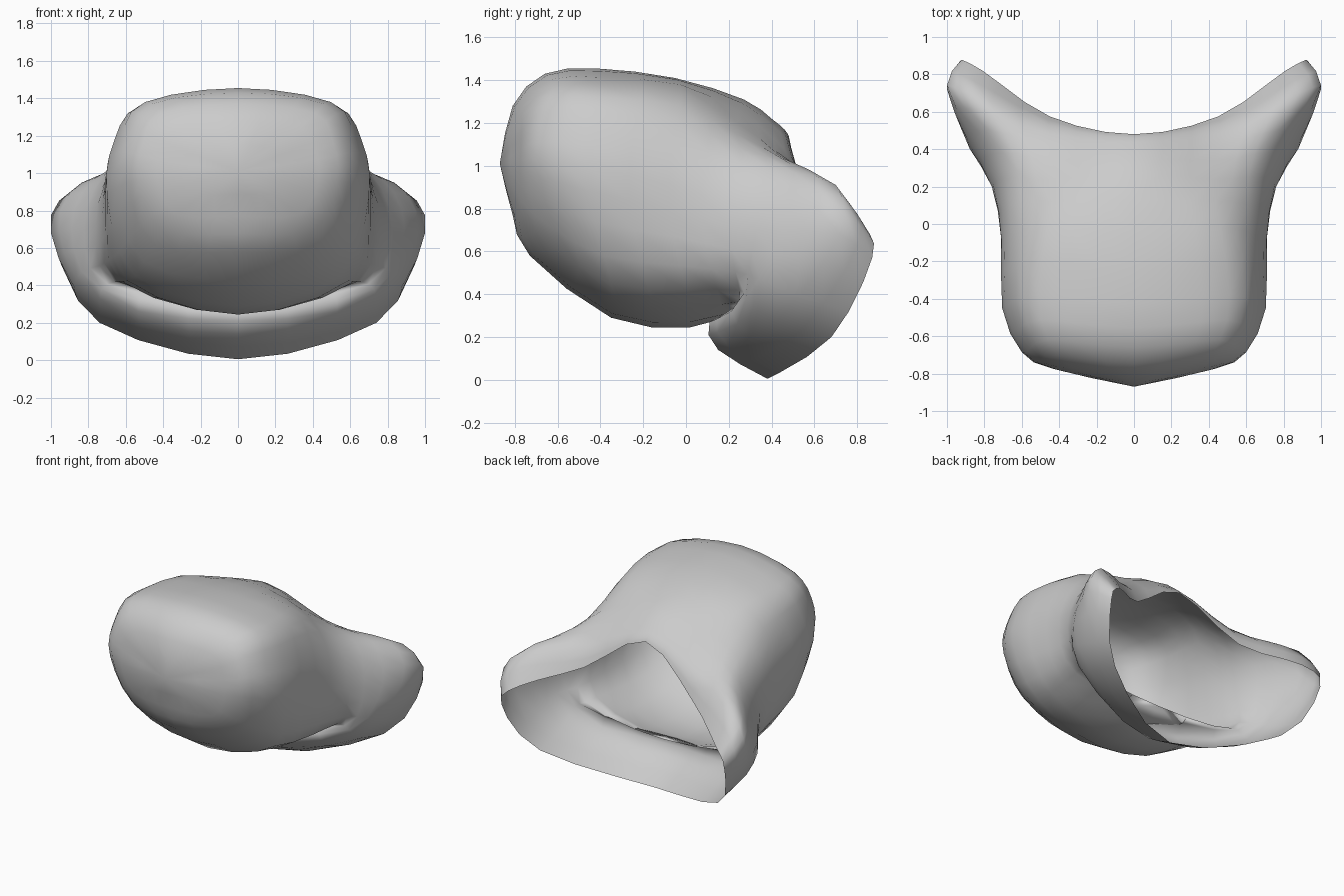
import bpy, bmesh
from mathutils import Vector

if "Cube" in bpy.data.objects:
    bpy.data.objects.remove(bpy.data.objects["Cube"])

# Half cross-sections from the closed front to the open back rim:
# top centre, top shoulder, upper side, side, lower side, bottom centre
RINGS = [
    [(0, -.87, 1.01)] * 6,
    [(0, -.81, 1.28), (.33, -.77, 1.24), (.41, -.77, 1.12), (.43, -.775, .97), (.33, -.77, .78), (0, -.81, .77)],
    [(0, -.66, 1.43), (.46, -.62, 1.37), (.57, -.68, 1.18), (.59, -.68, .95), (.45, -.62, .62), (0, -.73, .58)],
    [(0, -.42, 1.455), (.51, -.38, 1.37), (.66, -.42, 1.18), (.70, -.45, .88), (.55, -.35, .45), (0, -.35, .29)],
    [(0, -.05, 1.41), (.46, -.02, 1.34), (.66, -.06, 1.12), (.71, -.08, .8), (.62, .0, .42), (0, .02, .245)],
    [(0, .27, 1.31), (.42, .24, 1.20), (.68, .25, 1.01), (.76, .2, .72), (.66, .25, .42), (0, .28, .33)],
    [(0, .40, 1.22), (.45, .42, 1.07), (.77, .5, .97), (.89, .45, .70), (.73, .28, .38), (0, .11, .27)],
    [(0, .46, 1.17), (.46, .53, .97), (.88, .70, .91), (1.0, .72, .68), (.74, .42, .27), (0, .15, .14)],
    [(0, .48, 1.14), (.45, .575, .86), (.81, .82, .72), (.93, .87, .57), (.74, .68, .20), (0, .38, .005)],
]


def spline(pts, before, after, steps):
    """Catmull-Rom curve through pts, with given phantom end points."""
    p = [before] + pts + [after]
    out = []
    for i in range(1, len(p) - 2):
        a, b, c, d = p[i - 1:i + 3]
        for s in range(steps):
            t = s / steps
            out.append(b + .5 * t * (c - a + t * (2*a - 5*b + 4*c - d + t * (3*b - 3*c + d - a))))
    return out + [pts[-1]]


def flip(v):
    return Vector((-v.x, v.y, v.z))


# Refine around each section, then from front to back
rows = []
for ring in RINGS:
    pts = [Vector(v) for v in ring]
    rows.append(spline(pts, flip(pts[1]), flip(pts[-2]), 3))
cols = [spline(list(c), 2*c[0] - c[1], 2*c[-1] - c[-2], 2) for c in zip(*rows)]

# Open hood shell with its rolled lower lip
bm = bmesh.new()
grid = [[bm.verts.new(v) for v in c] for c in cols]
for a, b in zip(grid, grid[1:]):
    for i in range(len(a) - 1):
        bm.faces.new((a[i], b[i], b[i + 1], a[i + 1]))
bmesh.ops.remove_doubles(bm, verts=bm.verts, dist=.0005)
for v in bm.verts:
    v.co.x = min(1, max(0, v.co.x))
    v.co.z = max(0, v.co.z)
bmesh.ops.recalc_face_normals(bm, faces=bm.faces)
tip = min(bm.faces, key=lambda f: f.calc_center_median().y)
if tip.normal.y > 0:
    bmesh.ops.reverse_faces(bm, faces=bm.faces)
mesh = bpy.data.meshes.new("hood_shell")
bm.to_mesh(mesh)
bm.free()
hood = bpy.data.objects.new("hood_shell", mesh)
bpy.context.collection.objects.link(hood)

# Mirror the half to the other side
mirror = hood.modifiers.new("mirror", 'MIRROR')
mirror.use_clip = True
mirror.merge_threshold = .001
bpy.context.view_layer.objects.active = hood
hood.select_set(True)
bpy.ops.object.shade_smooth()
